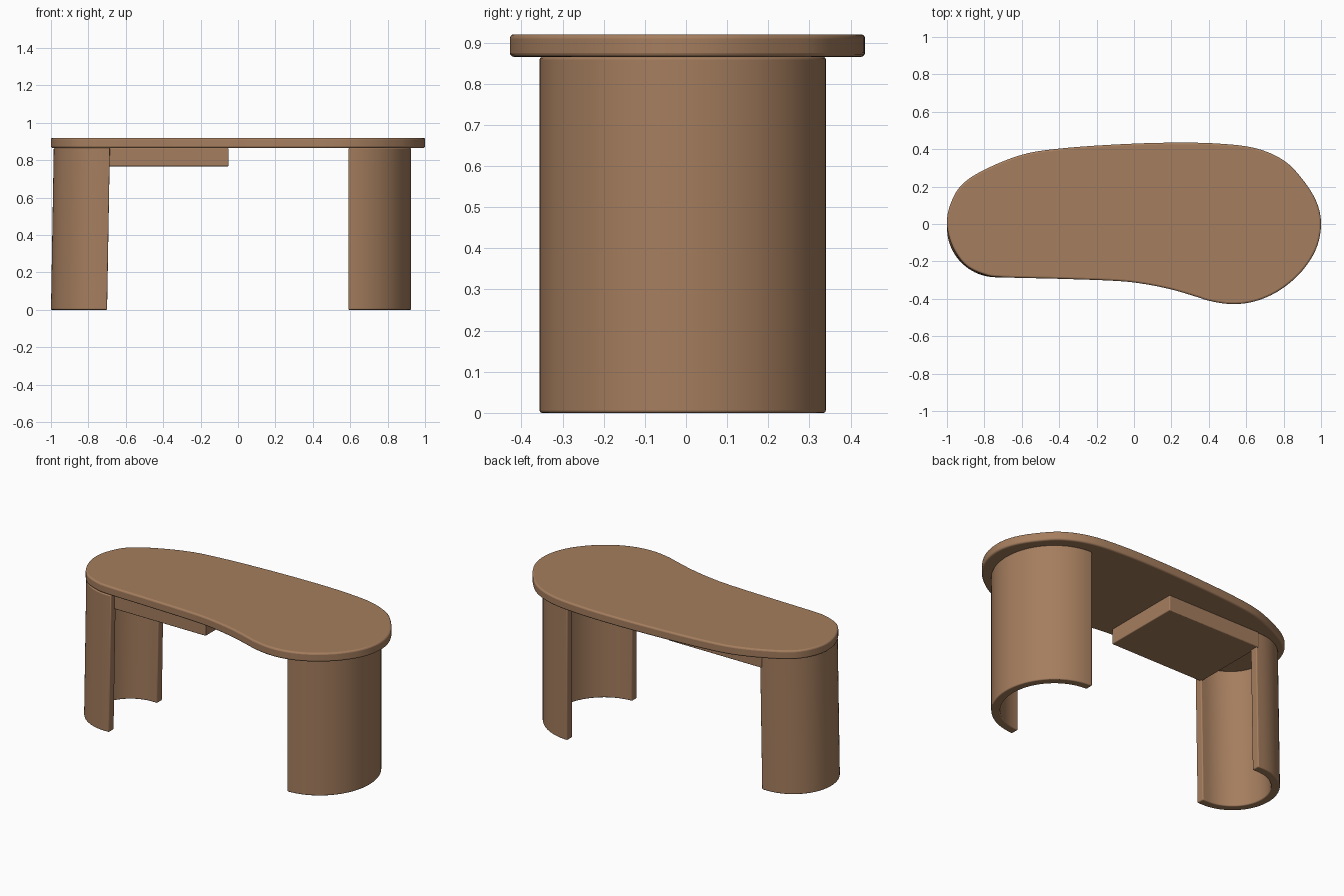
import bpy, bmesh, math
from mathutils import Vector

cube = bpy.data.objects.get("Cube")
if cube:
    bpy.data.objects.remove(cube, do_unlink=True)

WOOD = (0.375, 0.207, 0.112, 1)
wood = bpy.data.materials.new("warm_wood")
wood.use_nodes = True
wood.diffuse_color = WOOD
bsdf = wood.node_tree.nodes["Principled BSDF"]
bsdf.inputs["Base Color"].default_value = WOOD
bsdf.inputs["Roughness"].default_value = 0.6

UNDERSIDE = 0.865
TOP = 0.92


def slab(name, outline, z0, z1, bevel, lean=0.0):
    """Extrude a closed outline upward, soften its edges, shade it smooth."""
    bm = bmesh.new()
    base = bm.faces.new([bm.verts.new((x, y, z0)) for x, y in outline])
    up = bmesh.ops.extrude_face_region(bm, geom=[base])["geom"]
    for v in up:
        if isinstance(v, bmesh.types.BMVert):
            v.co += Vector((lean, 0, z1 - z0))
    bmesh.ops.recalc_face_normals(bm, faces=bm.faces)
    mesh = bpy.data.meshes.new(name)
    bm.to_mesh(mesh)
    bm.free()
    obj = bpy.data.objects.new(name, mesh)
    bpy.context.collection.objects.link(obj)
    mesh.materials.append(wood)
    mod = obj.modifiers.new("soft_edges", "BEVEL")
    mod.width = bevel
    mod.segments = 3
    mod.limit_method = "ANGLE"
    mod.angle_limit = math.radians(40)
    bpy.ops.object.select_all(action="DESELECT")
    obj.select_set(True)
    bpy.context.view_layer.objects.active = obj
    bpy.ops.object.shade_smooth_by_angle(angle=math.radians(35))
    return obj


def smooth_loop(points, steps=6):
    """Closed Catmull-Rom curve through the points."""
    pts = [Vector(p) for p in points]
    n = len(pts)
    out = []
    for i in range(n):
        a, b, c, d = (pts[(i + k) % n] for k in (-1, 0, 1, 2))
        for s in range(steps):
            t = s / steps
            out.append(0.5 * (2 * b + (c - a) * t + (2 * a - 5 * b + 4 * c - d) * t ** 2
                              + (3 * b - a - 3 * c + d) * t ** 3))
    return out


def c_outline(x_open, x_outer, y_mid, radius, thick, steps=48):
    """C-shaped wall section: opening at x_open, bulging to x_outer."""
    depth = x_outer - x_open
    side = math.copysign(1, depth)
    straight = max(0, abs(depth) - radius)
    bulge = abs(depth) - straight

    def arc(inset):
        pts = [(x_open + side * (straight + (bulge - inset) * math.cos(a)),
                y_mid + (radius - inset) * math.sin(a))
               for a in (math.pi * (i / steps - 0.5) for i in range(steps + 1))]
        if straight > 0:
            pts = [(x_open, pts[0][1])] + pts + [(x_open, pts[-1][1])]
        return pts

    return arc(0) + arc(thick)[::-1]


# Kidney-shaped top
kidney = [(-1, 0), (-.98, .11), (-.92, .21), (-.8, .29), (-.6, .37), (-.4, .403),
          (-.1, .425), (.2, .435), (.45, .43), (.65, .405), (.8, .34), (.9, .24),
          (.975, .12), (1, 0), (.975, -.13), (.9, -.25), (.8, -.34), (.7, -.395),
          (.6, -.423), (.5, -.427), (.4, -.41), (.33, -.388), (.2, -.35),
          (.05, -.32), (-.1, -.304), (-.4, -.293), (-.7, -.285), (-.8, -.27),
          (-.9, -.22), (-.97, -.12)]
slab("table_top", smooth_loop(kidney), UNDERSIDE, TOP, 0.01)

# Curved panel legs, both open toward the middle
slab("left_leg", c_outline(0.59, 0.925, -0.008, 0.348, 0.05), 0, UNDERSIDE, 0.006)
slab("right_leg", c_outline(-0.70, -1.0, -0.02, 0.265, 0.05), 0, UNDERSIDE, 0.006,
     lean=0.015)

# Shallow drawer hung below the top
slab("drawer", [(-.7, -.25), (-.05, -.25), (-.05, .25), (-.7, .25)],
     0.767, UNDERSIDE, 0.005)
